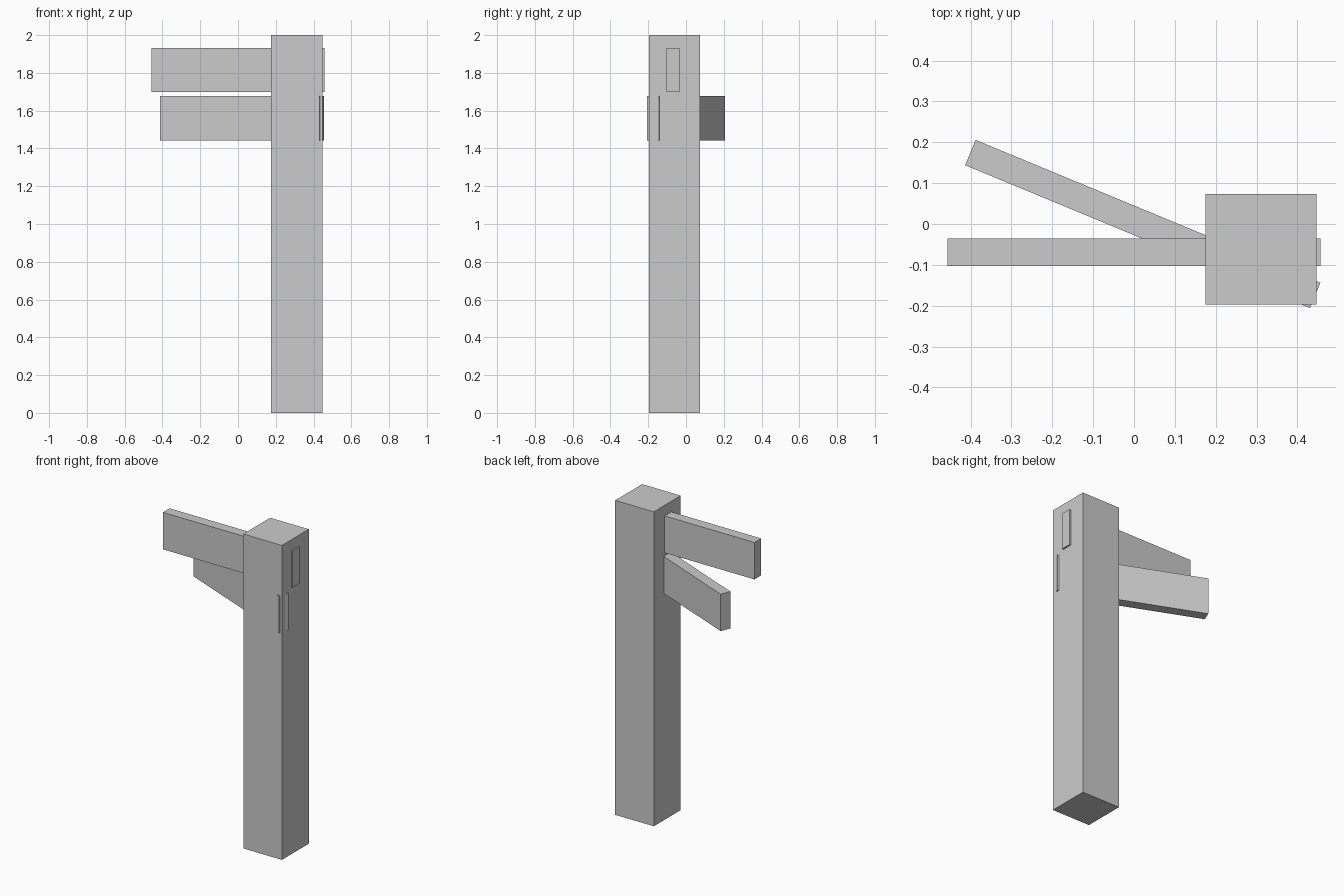
import bpy
from math import radians

cube = bpy.data.objects.get("Cube")
if cube:
    bpy.data.objects.remove(cube, do_unlink=True)

GREY = (0.6, 0.6, 0.6, 1.0)
grey = bpy.data.materials.new("plain grey")
grey.use_nodes = True
grey.diffuse_color = GREY
grey.node_tree.nodes["Principled BSDF"].inputs["Base Color"].default_value = GREY


def box(name, centre, size, turn=0.0):
    """Add a flat-shaded box, turned about the vertical by some degrees."""
    bpy.ops.mesh.primitive_cube_add(size=1, location=centre)
    obj = bpy.context.object
    obj.name = name
    obj.data.transform(obj.matrix_world.to_3x3().to_4x4())
    for v in obj.data.vertices:
        v.co = [c * s for c, s in zip(v.co, size)]
    obj.rotation_euler.z = radians(turn)
    obj.data.materials.append(grey)
    return obj


# Square upright
box("post", (0.311, -0.062, 1.0), (0.272, 0.27, 2.0))

# Two sign boards running through the post, the lower one swung backwards
BOARD = (0.914, 0.067, 0.235)
box("upper_board", (0.0, -0.069, 1.815), BOARD)
box("lower_board", (0.0215, 0.0, 1.56), BOARD, turn=-22.5)
